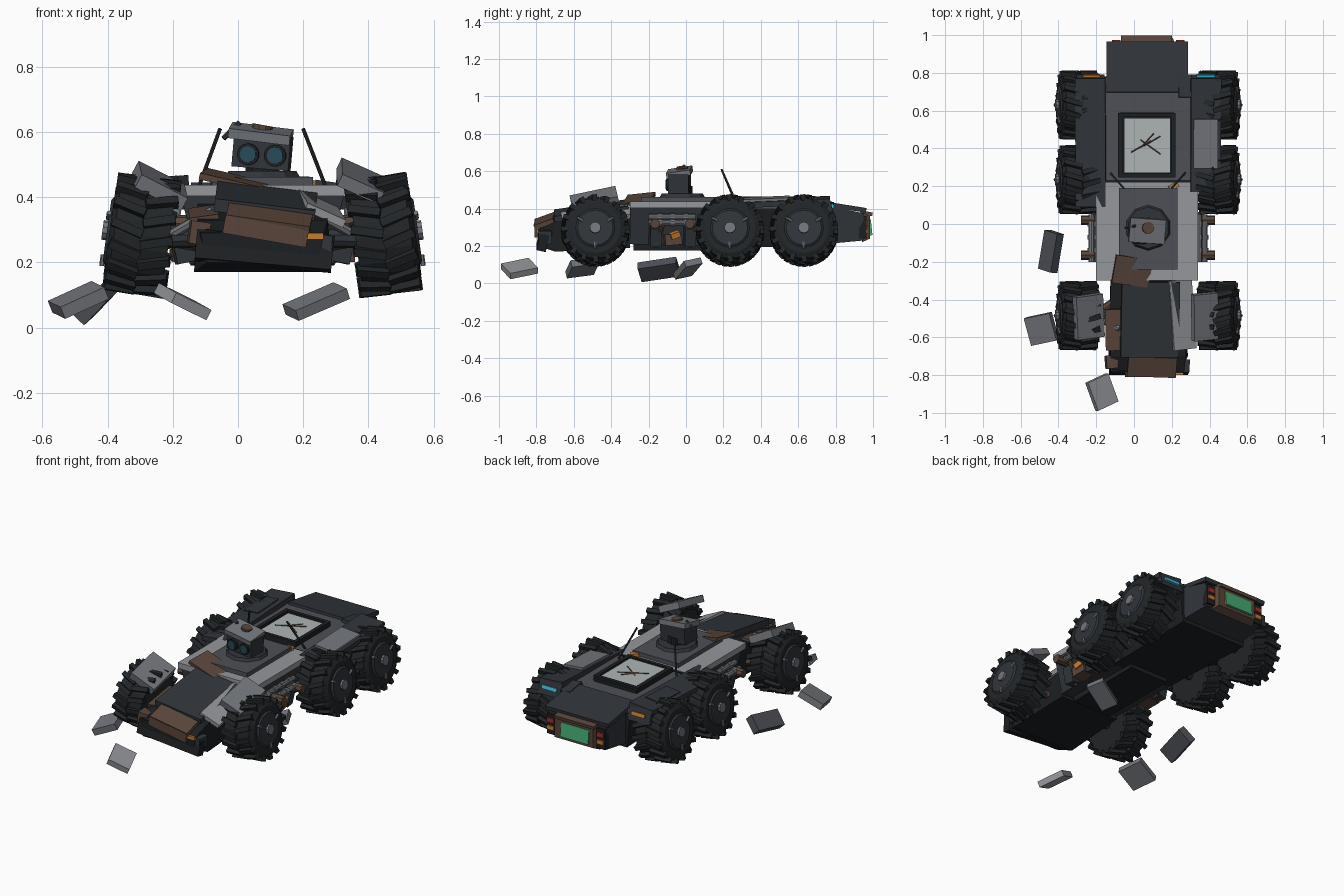
import bpy, bmesh, random
from math import radians, sin, cos, pi
from mathutils import Matrix, Vector, Euler

if "Cube" in bpy.data.objects:
    bpy.data.objects.remove(bpy.data.objects["Cube"])

random.seed(4)
CX = 0.075  # centre line of the vehicle


def mat(name, *rgb):
    m = bpy.data.materials.new(name)
    m.diffuse_color = (*rgb, 1)
    m.use_nodes = True
    m.node_tree.nodes["Principled BSDF"].inputs["Base Color"].default_value = m.diffuse_color
    return m


BLACK = mat("black", .012, .014, .016)
TYRE = mat("tyre", .016, .019, .021)
DARK = mat("dark_armour", .03, .035, .042)
SLATE = mat("slate", .075, .08, .095)
GREY = mat("grey", .17, .18, .2)
LIGHT = mat("light_grey", .3, .31, .33)
PALE = mat("pale_panel", .42, .46, .46)
RUST = mat("rust", .1, .06, .043)
ORANGE = mat("orange", .55, .2, .03)
RED = mat("red", .35, .03, .02)
GREEN = mat("green", .06, .4, .17)
CYAN = mat("cyan", .05, .5, .65)
LENS = mat("lens", .02, .07, .1)


def finish(name, bm, m):
    bmesh.ops.recalc_face_normals(bm, faces=bm.faces)
    me = bpy.data.meshes.new(name)
    bm.to_mesh(me)
    bm.free()
    me.materials.append(m)
    o = bpy.data.objects.new(name, me)
    bpy.context.collection.objects.link(o)
    return o


def add_box(bm, c, s, rot=(0, 0, 0), pre=Matrix()):
    e = Euler([radians(a) for a in rot]).to_matrix().to_4x4()
    bmesh.ops.create_cube(bm, size=1, matrix=pre @ Matrix.Translation(c) @ e @ Matrix.Diagonal((*s, 1)))


def box(name, c, s, m, rot=(0, 0, 0)):
    bm = bmesh.new()
    add_box(bm, c, s, rot)
    return finish(name, bm, m)


def add_rod(bm, a, b, r, n=10, r2=None):
    a, b = Vector(a), Vector(b)
    q = (b - a).to_track_quat('Z', 'Y').to_matrix().to_4x4()
    bmesh.ops.create_cone(bm, cap_ends=True, segments=n, radius1=r, radius2=r if r2 is None else r2,
                          depth=(b - a).length, matrix=Matrix.Translation((a + b) / 2) @ q)


def rod(name, a, b, r, m, n=10, r2=None):
    bm = bmesh.new()
    add_rod(bm, a, b, r, n, r2)
    return finish(name, bm, m)


def hull(name, stations, m):
    """Loft of trapezoid sections: (y, bottom half width, top half width, z bottom, z top)."""
    bm = bmesh.new()
    rings = [[bm.verts.new(p) for p in ((CX - b, y, z0), (CX + b, y, z0), (CX + t, y, z1), (CX - t, y, z1))]
             for y, b, t, z0, z1 in stations]
    for r, s in zip(rings, rings[1:]):
        for i in range(4):
            bm.faces.new((r[i], r[(i + 1) % 4], s[(i + 1) % 4], s[i]))
    bm.faces.new(rings[0])
    bm.faces.new(rings[-1])
    return finish(name, bm, m)


# Wheels: tyre, lugs, dished hub with bolts; the bottoms lean outwards
def wheel(name, side, y):
    M = Matrix.Translation((CX + side * .37, y, .283)) @ Matrix.Rotation(radians(-8 * side), 4, 'Y')
    loc = lambda x, a, r: M @ Vector((side * x, r * cos(a), r * sin(a)))
    bm = bmesh.new()
    add_rod(bm, loc(-.085, 0, 0), loc(.085, 0, 0), .163, 24)
    add_rod(bm, loc(.085, 0, 0), loc(.1, 0, 0), .163, 24, .135)
    for i in range(16):
        for k in (-1, 1):
            a = 2 * pi * (i + .25 * k) / 16
            P = M @ Matrix.Rotation(a, 4, 'X')
            add_box(bm, (k * .047, .166, 0), (.1, .032, .026), (0, k * 16, 0), P)
    finish(name + "_tyre", bm, TYRE)
    rod(name + "_rim", loc(.1, 0, 0), loc(.108, 0, 0), .105, DARK, 16, .095)
    bm = bmesh.new()
    add_rod(bm, loc(.1, 0, 0), loc(.122, 0, 0), .03, 10)
    for i in range(3):
        a = pi / 6 + i * 2 * pi / 3
        add_rod(bm, loc(.109, a, .075), loc(.109, a, .11), .008, 6)
    finish(name + "_hub", bm, GREY)
    rod(name + "_axle", (CX, y, .28), loc(-.07, 0, 0), .03, DARK)
    rod(name + "_arm", (CX + side * .17, y + .08, .25), loc(-.08, 0, 0), .022, RUST, 8)
    rod(name + "_damper", (CX + side * .15, y - .07, .36), loc(-.07, 0, 0), .016, GREY, 8)


for y, n in ((-.485, "front"), (.235, "middle"), (.63, "rear")):
    wheel("right_" + n, 1, y)
    wheel("left_" + n, -1, y)

# Hull sections
hull("nose_hull", [(-.79, .17, .19, .20, .29), (-.70, .21, .2, .17, .33), (-.3, .2, .2, .19, .38)], BLACK)
hull("middle_hull", [(-.3, .2, .25, .21, .405), (.22, .2, .25, .2, .405)], DARK)
hull("rear_hull", [(.15, .2, .24, .2, .4), (.78, .22, .24, .19, .4)], BLACK)
hull("tail_hull", [(.74, .215, .215, .21, .42), (.95, .19, .2, .23, .375)], DARK)
hull("tail_end", [(.94, .15, .15, .22, .38), (.985, .13, .13, .24, .36)], RUST)
box("belly_keel", (CX, -.03, .2), (.26, .5, .05), BLACK)

# Nose armour, knocked out of line
box("nose_top_plate", (.085, -.505, .385), (.31, .4, .04), DARK, (8, 7, 0))
box("nose_left_plate", (-.105, -.56, .345), (.09, .22, .025), RUST, (8, -8, 0))
box("nose_right_plate", (.255, -.48, .365), (.13, .37, .025), LIGHT, (7, 24, 7))
box("nose_front_plate", (.095, -.755, .335), (.26, .11, .025), RUST, (20, 8, -2))
box("bumper_beam", (.085, -.795, .295), (.26, .03, .055), RUST, (0, 10, 0))
box("lower_bumper", (.08, -.765, .235), (.42, .05, .09), BLACK, (-12, 5, 0))
box("left_bumper_bracket", (-.12, -.73, .29), (.06, .07, .07), RUST, (0, 8, 5))
box("right_bumper_bracket", (.26, -.75, .25), (.06, .07, .07), DARK, (0, 8, -5))
box("front_marker_light", (.23, -.79, .28), (.065, .02, .02), ORANGE)
box("left_front_fender", (-.24, -.49, .435), (.16, .23, .045), GREY, (12, 27, 8))
box("right_front_fender", (.375, -.49, .45), (.14, .25, .04), GREY, (13, 24, 6))

# Middle deck
box("middle_deck", (.07, -.04, .42), (.54, .52, .035), LIGHT)
box("middle_top_plate", (.075, -.025, .448), (.31, .43, .03), SLATE)
box("rust_deck_plate", (-.01, -.25, .45), (.2, .15, .02), RUST, (6, 13, -8))
box("rust_patch", (.21, .2, .445), (.05, .03, .02), ORANGE, (0, 10, 30))

# Side machinery
for s, n in ((-1, "left"), (1, "right")):
    X = CX + s * .28
    bm = bmesh.new()
    for dz, dx in ((.355, -.01), (.325, .02)):
        add_rod(bm, (X + s * dx, -.2, dz), (X + s * dx, .05, dz), .016, 10)
        for y in (-.14, -.07, 0):
            add_rod(bm, (X + s * dx, y - .012, dz), (X + s * dx, y + .012, dz), .021, 10)
    finish(n + "_pipes", bm, GREY)
    for y in (-.165, .02):
        rod(n + "_pipe_cap", (X - s * .06, y, .32), (X + s * .075, y, .32), .026, RUST, 8)
        box(n + "_bracket", (X - s * .04, y, .25), (.07, .06, .1), DARK, (0, s * 12, 8))
        rod(n + "_strut", (X - s * .07, y, .2), (X + s * .01, y + .04, .31), .014, RUST, 8)
    box(n + "_service_box", (X - s * .04, -.07, .235), (.08, .09, .06), RUST, (5, 0, 6))
    box(n + "_warning_tag", (X - s * .01, -.06, .26), (.05, .05, .03), ORANGE, (20, 10, 15))

# Sensor turret
rod("turret_base", (CX, -.02, .455), (CX, -.02, .48), .125, DARK, 10, .11)
rod("turret_neck", (CX, -.02, .47), (CX, -.02, .52), .055, BLACK, 10)
box("sensor_head", (.075, -.035, .54), (.175, .11, .105), DARK, (0, 5, -4))
box("sensor_roof", (.07, -.035, .595), (.19, .13, .03), GREY, (9, 7, -4))
rod("roof_disc", (.072, -.02, .6), (.076, -.02, .622), .032, RUST, 10)
for x, z in ((.032, .532), (.115, .528)):
    rod("lens_rim", (x, -.08, z), (x - .002, -.104, z), .034, BLACK, 14)
    rod("lens", (x, -.09, z), (x - .002, -.107, z), .025, LENS, 14)
rod("head_antenna", (-.045, -.02, .58), (.005, -.01, .63), .008, DARK, 6)
rod("left_antenna", (-.125, .27, .42), (-.055, .19, .61), .006, DARK, 6)
rod("right_antenna", (.27, .27, .43), (.2, .19, .61), .006, DARK, 6)

# Rear deck and hatch
box("rear_deck", (.073, .5, .415), (.475, .55, .03), SLATE)
box("deck_seam", (.073, .222, .42), (.47, .02, .03), BLACK)
box("hatch_base", (.068, .42, .435), (.29, .34, .03), BLACK)
box("hatch_panel", (.071, .415, .45), (.24, .285, .012), PALE)
for x, y, dx, dy, w in ((-.14, .34, .03, -.02, 0), (.07, .42, .07, -.05, 1), (.06, .43, .045, .05, 1), (.08, .43, .06, .035, 1), (.02, .4, .07, .04, 1)):
    if w:
        rod("hatch_crack", (x - dx / 2, y - dy / 2, .457), (x + dx, y + dy, .457), .003, RUST, 4)
for x, y, w, h in ((.068, .258, .3, .022), (.068, .577, .3, .022), (-.072, .418, .024, .34), (.208, .418, .024, .34)):
    box("hatch_frame", (x, y, .45), (w, h, .028), BLACK)

# Rear fenders with sloped ends
for s, n, y0 in ((-1, "left", .43), (1, "right", .47)):
    X = CX + s * .305
    L = .68 if s < 0 else .6
    box(n + "_rear_fender", (X, y0, .432), (.16, L, .03), DARK, (2.5, s * 5, 0))
    box(n + "_fender_skirt", (X, .765, .41), (.15, .03, .09), DARK, (15, 0, 0))
box("right_fender_panel", (.38, .425, .45), (.13, .26, .018), GREY, (2.5, 5, 0))
box("left_fender_panel", (-.235, .56, .452), (.1, .2, .012), DARK, (2.5, -5, 0))

# Tail armour and lamps
box("tail_top_plate", (.07, .83, .412), (.43, .27, .025), DARK, (-9, 0, 0))
box("tail_right_flap", (.27, .73, .43), (.07, .12, .02), DARK, (-9, 8, 0))
box("tail_rust_cap", (.065, .965, .375), (.27, .065, .02), RUST, (-10, 0, 0))
box("tail_window", (.065, .985, .3), (.19, .015, .085), GREEN, (6, 0, 0))
for s in (-1, 1):
    X = CX + s * .17
    box("tail_lamp_housing", (X, .945, .3), (.055, .04, .12), BLACK)
    box("tail_lamp_red", (X, .967, .325), (.045, .012, .028), RED)
    box("tail_lamp_orange", (X, .967, .28), (.045, .012, .025), ORANGE)
box("right_rear_marker", (.38, .785, .415), (.1, .012, .022), CYAN, (15, 0, 0))
box("left_rear_marker", (-.225, .785, .415), (.09, .012, .022), ORANGE, (15, 0, 0))

# Fallen armour pieces around the vehicle
box("debris_front", (-.17, -.89, .08), (.13, .16, .035), LIGHT, (12, 24, 25))
box("debris_left_front", (-.49, -.555, .085), (.15, .15, .04), GREY, (8, -24, 12))
box("debris_left", (-.44, -.145, .075), (.1, .21, .05), SLATE, (12, -45, -18))
box("debris_under", (.24, .01, .08), (.18, .1, .035), GREY, (12, -22, 20))
